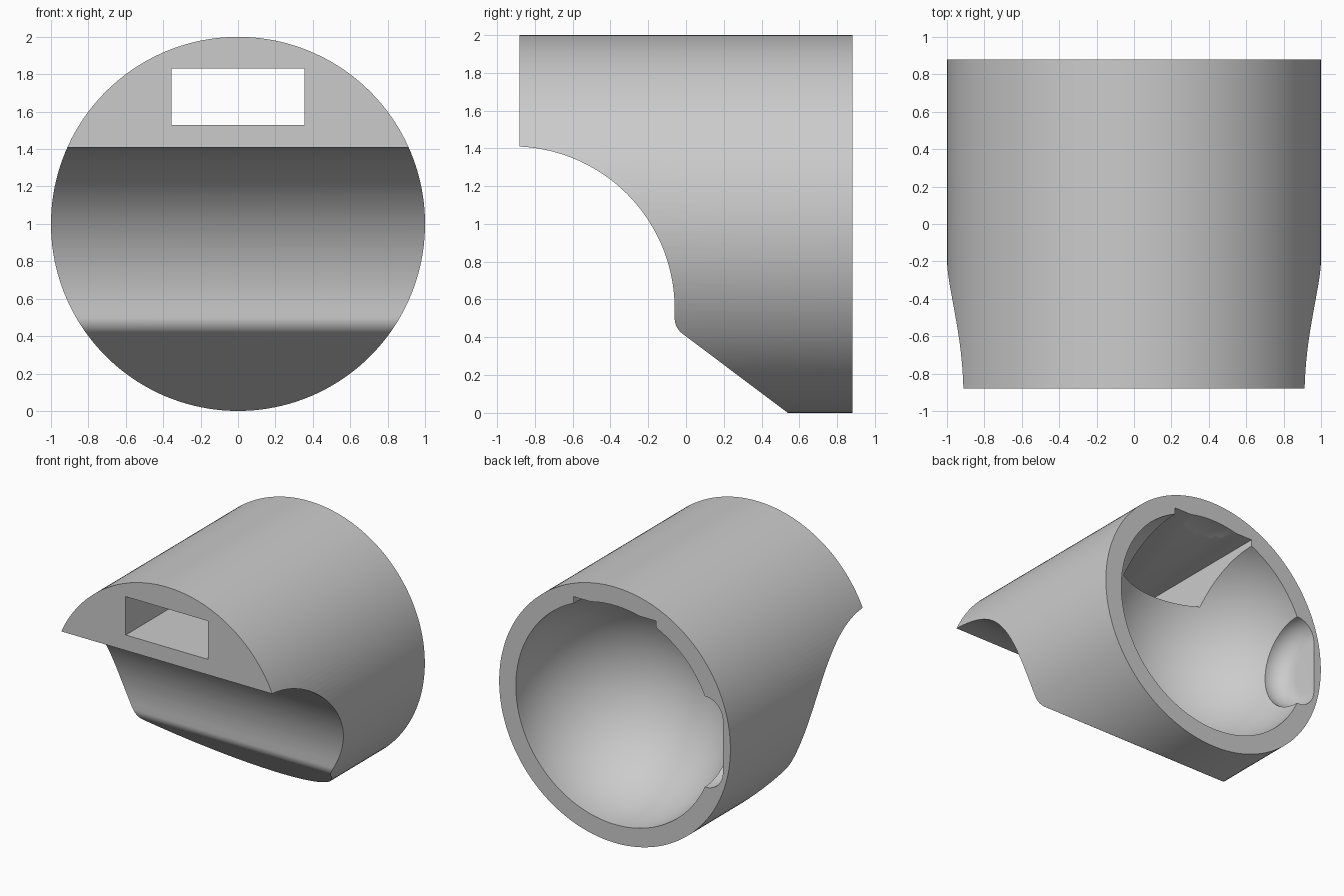
import bpy
import bmesh
from math import cos, sin, pi, radians
from mathutils import Matrix, Vector

cube = bpy.data.objects.get("Cube")
if cube:
    bpy.data.objects.remove(cube, do_unlink=True)

BACK = 0.88           # half length of the body along y
MID = 1.0             # height of the body axis
AXIS_Y = Matrix.Rotation(radians(90), 4, 'X')

grey = bpy.data.materials.new("plain grey")
grey.use_nodes = True
colour = (0.6, 0.6, 0.6, 1)
grey.diffuse_color = colour
grey.node_tree.nodes["Principled BSDF"].inputs["Base Color"].default_value = colour


def finish(bm, name):
    bmesh.ops.recalc_face_normals(bm, faces=bm.faces)
    mesh = bpy.data.meshes.new(name)
    bm.to_mesh(mesh)
    bm.free()
    mesh.materials.append(grey)
    obj = bpy.data.objects.new(name, mesh)
    bpy.context.collection.objects.link(obj)
    return obj


def arc(cy, cz, r, start, end, steps):
    angles = [radians(start + (end - start) * i / steps) for i in range(steps + 1)]
    return [(cy + r * cos(a), cz + r * sin(a)) for a in angles]


# Body: round bar lying along y
bm = bmesh.new()
bmesh.ops.create_cone(bm, cap_ends=True, segments=160, radius1=1, radius2=1,
                      depth=2 * BACK, matrix=Matrix.Translation((0, 0, MID)) @ AXIS_Y)
body = finish(bm, "body")

# Front relief: large concave arc, small rounded lip, sloping underside
profile = arc(-0.92, 0.55, 0.86, 90, 0, 48) + arc(0.04, 0.5, 0.1, 180, 232, 10)
profile += [(0.605, -0.05), (0.605, -0.3), (-1.2, -0.3), (-1.2, 1.41)]
bm = bmesh.new()
face = bm.faces.new([bm.verts.new((-1.2, y, z)) for y, z in profile])
side = bmesh.ops.extrude_face_region(bm, geom=[face])["geom"]
bmesh.ops.translate(bm, vec=(2.4, 0, 0),
                    verts=[v for v in side if isinstance(v, bmesh.types.BMVert)])
relief = finish(bm, "relief_cutter")

# Half-ball cavity in the back
bm = bmesh.new()
bmesh.ops.create_uvsphere(bm, u_segments=128, v_segments=64, radius=0.856,
                          matrix=Matrix.Translation((0, BACK, MID)) @ AXIS_Y)
cavity = finish(bm, "cavity_cutter")

# Rectangular slot running the full length
bm = bmesh.new()
bmesh.ops.create_cube(bm, size=1, matrix=Matrix.Translation((0, 0, 1.68))
                      @ Matrix.Diagonal((0.71, 2.4, 0.3, 1)))
slot = finish(bm, "slot_cutter")

# Round side pocket with a softened floor, turned about the x axis
outline = [(-0.4, 0), (-0.4, 0.355)] + arc(-0.785, 0.205, 0.15, 90, 180, 14) + [(-0.935, 0)]
bm = bmesh.new()
verts = [bm.verts.new((x, BACK, MID + r)) for x, r in outline]
edges = [bm.edges.new(pair) for pair in zip(verts, verts[1:])]
bmesh.ops.spin(bm, geom=verts + edges, cent=(0, BACK, MID), axis=(1, 0, 0),
               angle=2 * pi, steps=80, use_merge=True)
bmesh.ops.remove_doubles(bm, verts=bm.verts, dist=0.0001)
pocket = finish(bm, "pocket_cutter")

# Cut everything out of the body
bpy.context.view_layer.objects.active = body
body.select_set(True)
for cutter in (relief, cavity, pocket, slot):
    cutter.hide_render = True
    cut = body.modifiers.new(cutter.name, 'BOOLEAN')
    cut.operation = 'DIFFERENCE'
    cut.solver = 'EXACT'
    cut.object = cutter
    bpy.ops.object.modifier_apply(modifier=cut.name)
    bpy.data.objects.remove(cutter, do_unlink=True)

bpy.ops.object.shade_smooth_by_angle(angle=radians(25))
